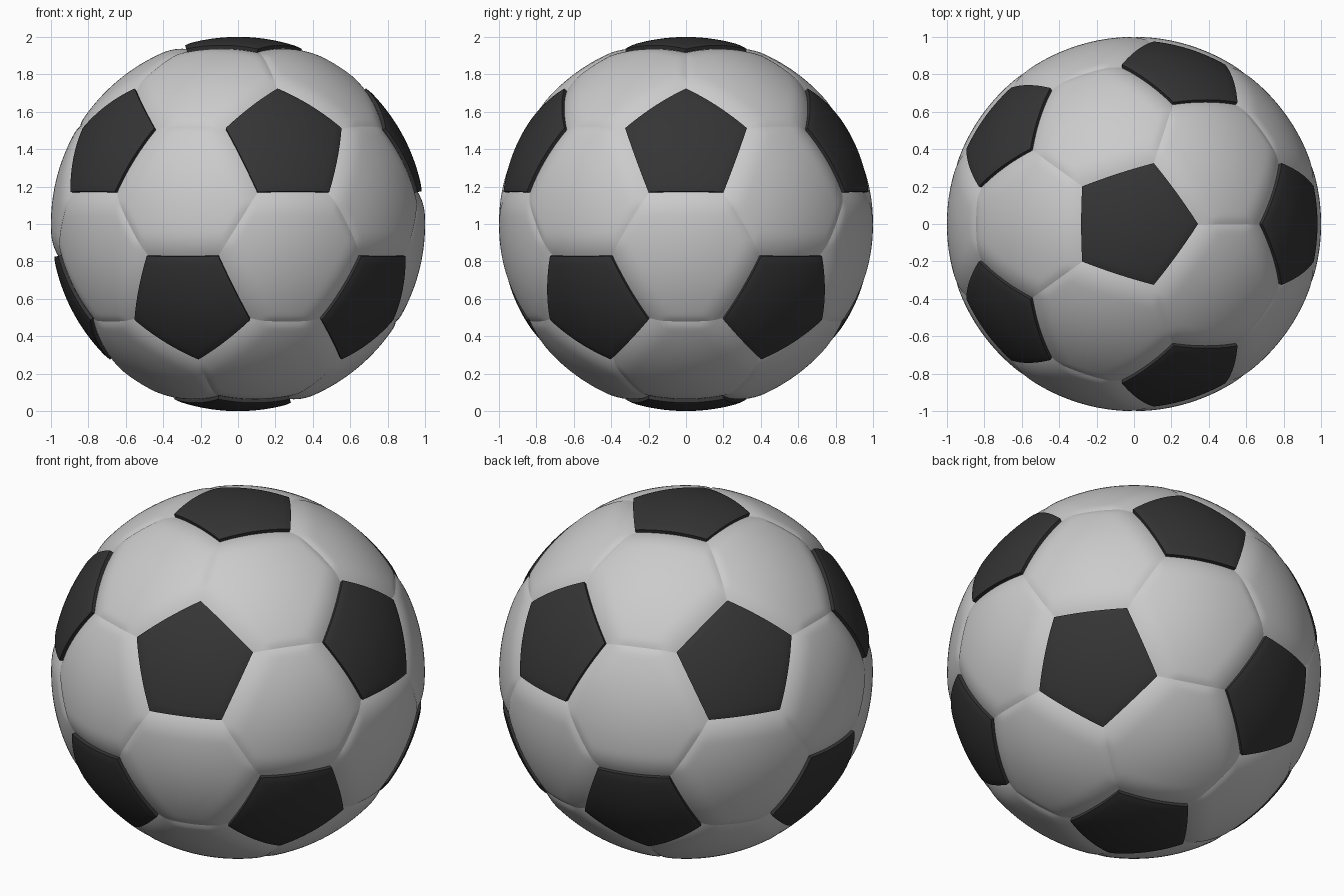
import bpy, bmesh
from math import sin, cos, radians, sqrt
from mathutils import Vector
from itertools import combinations

if "Cube" in bpy.data.objects:
    bpy.data.objects.remove(bpy.data.objects["Cube"])

N = 16          # grid rows per panel sector
WALL = 0.95     # inner radius of the panel side walls

# Icosahedron points = pentagon centres
h, r = 1 / sqrt(5), 2 / sqrt(5)
P = [Vector((0, 0, 1)), Vector((0, 0, -1))]
for k in range(5):
    for off, z in ((0, h), (36, -h)):
        a = radians(72 * k + off)
        P.append(Vector((r * cos(a), r * sin(a), z)))


def near(i, j):
    return i != j and (P[i] - P[j]).length < 1.2


def ordered(points, c):
    """Sort points counter-clockwise around the direction c."""
    u = (points[0] - c * points[0].dot(c)).normalized()
    v = c.cross(u)
    from_angle = lambda p: Vector((1, 0)).angle_signed(Vector((p.dot(u), p.dot(v))))
    return sorted(points, key=from_angle, reverse=True)


def falloff(d, width):
    t = max(0.0, 1 - d / width)
    return t * t


def add_panel(bm, corners, centre, dip):
    """Spherical panel made of triangular sectors, with side walls."""
    c = centre.normalized()
    corners = ordered(corners, c)
    sides = list(zip(corners, corners[1:] + corners[:1]))
    planes = [((a.cross(b)).normalized(), (a - b).length, a, b) for a, b in sides]
    verts, faces = [], []
    flat_c = sum(corners, Vector()) / len(corners)
    for a, b in sides:
        rows = []
        for i in range(N + 1):
            row = []
            for j in range(i + 1):
                q = flat_c + (a - flat_c) * ((i - j) / N) + (b - flat_c) * (j / N)
                q.normalize()
                row.append(bm.verts.new(q * (1 - dip(q, planes))))
            rows.append(row)
            verts += row
        for i in range(N):
            for j in range(i + 1):
                faces.append(bm.faces.new((rows[i][j], rows[i + 1][j], rows[i + 1][j + 1])))
                if j < i:
                    faces.append(bm.faces.new((rows[i][j], rows[i + 1][j + 1], rows[i][j + 1])))
        # side wall
        low = [bm.verts.new(v.co.normalized() * WALL) for v in rows[N]]
        verts += low
        for j in range(N):
            bm.faces.new((rows[N][j], low[j], low[j + 1], rows[N][j + 1]))
    bmesh.ops.remove_doubles(bm, verts=verts, dist=1e-5)


def finish(bm, name, colour=None):
    bmesh.ops.recalc_face_normals(bm, faces=bm.faces)
    bm.faces.ensure_lookup_table()
    # walls are open inside, so make sure the outer skin points outwards
    for f in bm.faces:
        c = f.calc_center_median()
        if abs(f.normal.dot(c.normalized())) > 0.5 and f.normal.dot(c) < 0:
            f.normal_flip()
    me = bpy.data.meshes.new(name)
    bm.to_mesh(me)
    bm.free()
    ob = bpy.data.objects.new(name, me)
    bpy.context.collection.objects.link(ob)
    ob.location.z = 1
    if colour:
        m = bpy.data.materials.new(name)
        m.diffuse_color = colour
        m.use_nodes = True
        m.node_tree.nodes["Principled BSDF"].inputs["Base Color"].default_value = m.diffuse_color
        me.materials.append(m)
    bpy.ops.object.select_all(action='DESELECT')
    ob.select_set(True)
    bpy.context.view_layer.objects.active = ob
    bpy.ops.object.shade_smooth_by_angle(angle=radians(35))


def third(i, j):
    return (P[i] * 2 + P[j]).normalized()


def is_pent_edge(a, b):
    owner = lambda v: max(range(12), key=lambda i: v.dot(P[i]))
    return owner(a) == owner(b)


def pent_dip(q, planes):
    return max(0.004 * falloff(abs(q.dot(n)), 0.04) for n, _, _, _ in planes)


def hex_dip(q, planes):
    best = 0
    for n, _, a, b in planes:
        d = abs(q.dot(n))
        f = 0.024 * falloff(d, 0.13) if is_pent_edge(a, b) else 0.008 * falloff(d, 0.04)
        best = max(best, f)
    return best


# Black five-sided panels
bm = bmesh.new()
for i in range(12):
    add_panel(bm, [third(i, j) for j in range(12) if near(i, j)], P[i], pent_dip)
finish(bm, "dark_pentagon_panels", (0.035, 0.035, 0.035, 1))

# Grey six-sided panels
bm = bmesh.new()
for t in combinations(range(12), 3):
    if all(near(i, j) for i, j in combinations(t, 2)):
        pts = [third(i, j) for i in t for j in t if i != j]
        add_panel(bm, pts, P[t[0]] + P[t[1]] + P[t[2]], hex_dip)
finish(bm, "light_hexagon_panels")
